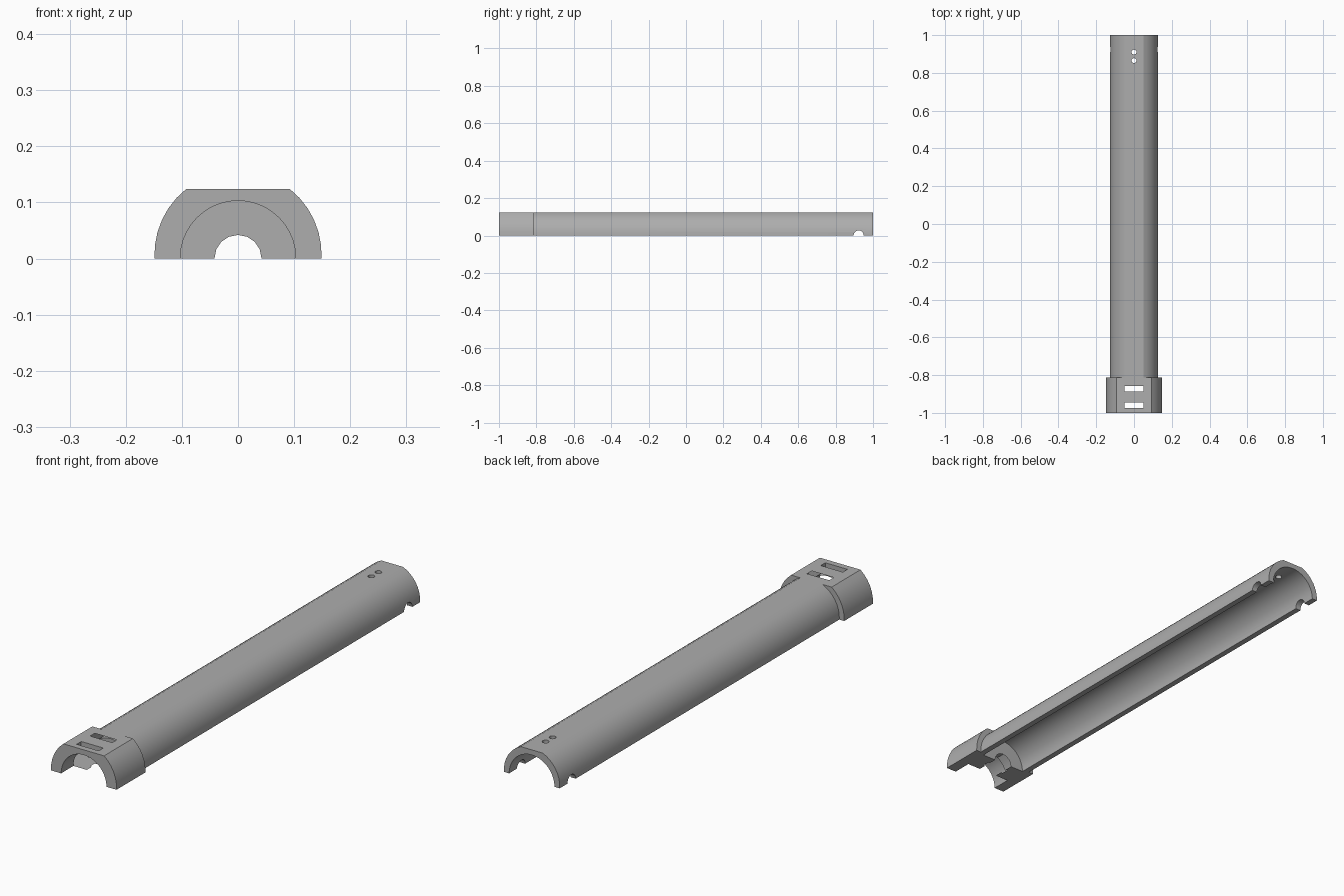
import bpy, math

cube = bpy.data.objects.get("Cube")
if cube:
    bpy.data.objects.remove(cube, do_unlink=True)

TOP = 0.124        # height of the flat along the top
AXIS = 0.007       # height of the outer tube axis
COLLAR_Y = -0.813  # where the collar meets the barrel

grey = bpy.data.materials.new("plain_grey")
grey.use_nodes = True
colour = (0.42, 0.42, 0.42, 1)
grey.diffuse_color = colour
grey.node_tree.nodes["Principled BSDF"].inputs["Base Color"].default_value = colour


def prism(name, profile, y0, y1):
    """Extrude an x-z profile along y."""
    n = len(profile)
    verts = [(x, y, z) for y in (y0, y1) for x, z in profile]
    faces = [tuple(range(n)), tuple(range(2 * n - 1, n - 1, -1))]
    faces += [(i, i + n, (i + 1) % n + n, (i + 1) % n) for i in range(n)]
    mesh = bpy.data.meshes.new(name)
    mesh.from_pydata(verts, [], faces)
    mesh.materials.append(grey)
    obj = bpy.data.objects.new(name, mesh)
    bpy.context.collection.objects.link(obj)
    return obj


def flat_topped_half(radius, steps=6):
    """Half circle resting on z = 0, cut off flat at the top."""
    start = -math.asin(AXIS / radius)
    end = math.asin((TOP - AXIS) / radius)
    right = []
    for i in range(steps + 1):
        a = start + (end - start) * i / steps
        right.append((radius * math.cos(a), AXIS + radius * math.sin(a)))
    return right + [(-x, z) for x, z in reversed(right)]


def circle(radius, count):
    return [(radius * math.cos(2 * math.pi * i / count),
             radius * math.sin(2 * math.pi * i / count)) for i in range(count)]


def cylinder(radius, depth, location, rotation=(0, 0, 0)):
    bpy.ops.mesh.primitive_cylinder_add(vertices=20, radius=radius, depth=depth,
                                        location=location, rotation=rotation)
    return bpy.context.object


def box(size, location):
    bpy.ops.mesh.primitive_cube_add(size=1, location=location)
    obj = bpy.context.object
    obj.scale = size
    return obj


def combine(target, tool, operation):
    tool.hide_render = True
    mod = target.modifiers.new("combine", "BOOLEAN")
    mod.operation = operation
    mod.solver = "EXACT"
    mod.object = tool
    bpy.context.view_layer.objects.active = target
    bpy.ops.object.modifier_apply(modifier=mod.name)
    bpy.data.objects.remove(tool, do_unlink=True)


# Barrel and wider collar
shell = prism("half_tube_shell", flat_topped_half(0.127, 8), -0.9, 1)
combine(shell, prism("collar", flat_topped_half(0.149), -1, COLLAR_Y), "UNION")

cutters = [
    # Long cavity, front recess and the cable hole in the wall between them
    prism("cavity", circle(0.103, 40), -0.825, 1.1),
    prism("recess", circle(0.103, 40), -1.1, -0.92),
    prism("cable_hole", circle(0.042, 16), -0.95, -0.8),
    # Cross hole at the rear
    cylinder(0.027, 0.6, (0, 0.923, 0), (0, math.pi / 2, 0)),
]
# Strap slots in the collar
for y in (-0.96, -0.872):
    cutters.append(box((0.1, 0.03, 0.4), (0, y, 0.05)))
# Pin holes in the top
for y in (0.865, 0.91):
    cutters.append(cylinder(0.013, 0.4, (0, y, 0.1)))
for cutter in cutters:
    combine(shell, cutter, "DIFFERENCE")

# Smooth curved walls, crisp edges
bpy.ops.object.select_all(action="DESELECT")
shell.select_set(True)
bpy.context.view_layer.objects.active = shell
shell.data.materials.clear()
shell.data.materials.append(grey)
for face in shell.data.polygons:
    face.material_index = 0
bpy.ops.object.shade_smooth_by_angle(angle=math.radians(25))
